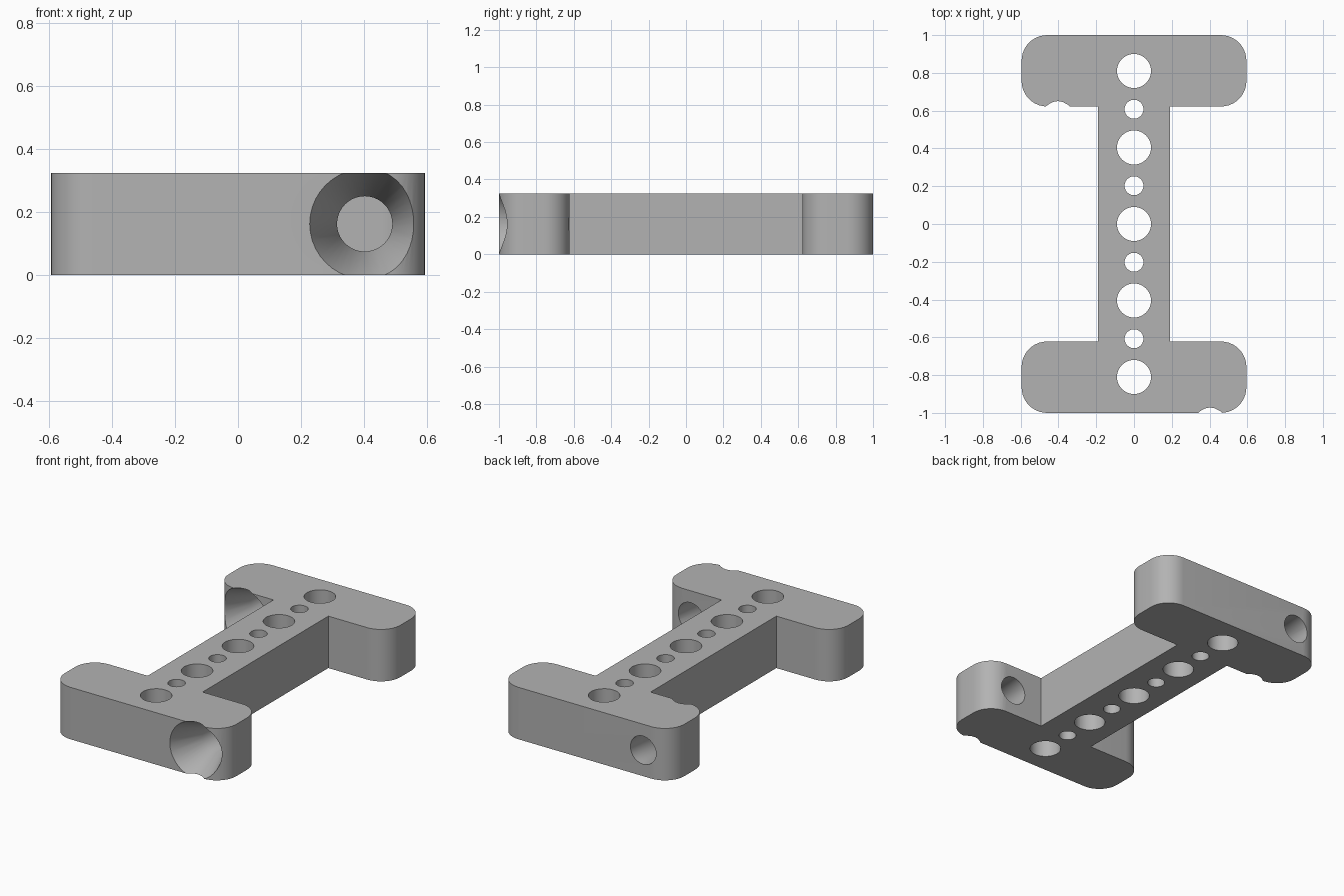
import bpy, bmesh, math

default = bpy.data.objects.get("Cube")
if default:
    bpy.data.objects.remove(default, do_unlink=True)

HEIGHT = 0.325
HALF_W, HALF_L = 0.595, 1.0       # flange half width, overall half length
WEB, INNER = 0.19, 0.622          # web half width, inner face of the flanges
CORNER = 0.135
HOLE, SINK, DEPTH = 0.088, 0.175, 0.2
SLOPE = (SINK - HOLE) / DEPTH

grey = bpy.data.materials.new("plain grey")
grey.use_nodes = True
colour = (0.45, 0.45, 0.45, 1)
grey.diffuse_color = colour
grey.node_tree.nodes["Principled BSDF"].inputs["Base Color"].default_value = colour


def arc(cx, cy, start):
    """Quarter circle, counter-clockwise from the start angle."""
    return [(cx + CORNER * math.cos(math.radians(start + a)),
             cy + CORNER * math.sin(math.radians(start + a))) for a in range(0, 91, 9)]


# I-shaped plate: one end profile, turned half way round for the other end
end = [(WEB, INNER)]
end += arc(HALF_W - CORNER, INNER + CORNER, -90)
end += arc(HALF_W - CORNER, HALF_L - CORNER, 0)
end += arc(-HALF_W + CORNER, HALF_L - CORNER, 90)
end += arc(-HALF_W + CORNER, INNER + CORNER, 180)
end += [(-WEB, INNER)]
profile = end + [(-x, -y) for x, y in end]

bm = bmesh.new()
base = bm.faces.new([bm.verts.new((x, y, 0)) for x, y in profile])
grown = bmesh.ops.extrude_face_region(bm, geom=[base])
bmesh.ops.translate(bm, vec=(0, 0, HEIGHT),
                    verts=[g for g in grown["geom"] if isinstance(g, bmesh.types.BMVert)])
bmesh.ops.recalc_face_normals(bm, faces=bm.faces)
mesh = bpy.data.meshes.new("drilled_plate")
bm.to_mesh(mesh)
bm.free()
mesh.materials.append(grey)
plate = bpy.data.objects.new("drilled_plate", mesh)
bpy.context.collection.objects.link(plate)


def drill(location, r1, r2, depth, along_y=False):
    """Cut a round or tapered hole centred at the location."""
    bpy.ops.mesh.primitive_cone_add(
        vertices=40, radius1=r1, radius2=r2, depth=depth, location=location,
        rotation=(-math.pi / 2 if along_y else 0, 0, 0))
    cutter = bpy.context.object
    cutter.name = "hole_cutter"
    cutter.hide_render = True
    cutter.data.materials.append(grey)
    cut = plate.modifiers.new("hole", "BOOLEAN")
    cut.operation, cut.solver, cut.object = "DIFFERENCE", "EXACT", cutter
    bpy.ops.object.select_all(action="DESELECT")
    bpy.context.view_layer.objects.active = plate
    plate.select_set(True)
    bpy.ops.object.modifier_apply(modifier=cut.name)
    bpy.data.objects.remove(cutter, do_unlink=True)


# Row of alternating large and small holes along the web
for i in range(-4, 5):
    radius = 0.05 if i % 2 else 0.09
    drill((0, i * 0.2025, HEIGHT / 2), radius, radius, 1)

# Countersunk bolt hole in each flange, both opening to the front
OUT = 0.015
for x, face in ((0.403, -HALF_L), (-0.403, INNER)):
    drill((x, face + 0.19, HEIGHT / 2), HOLE, HOLE, 0.6, True)
    drill((x, face + (DEPTH - OUT) / 2, HEIGHT / 2),
          SINK + SLOPE * OUT, HOLE, DEPTH + OUT, True)

bpy.ops.object.shade_smooth_by_angle(angle=math.radians(30))
